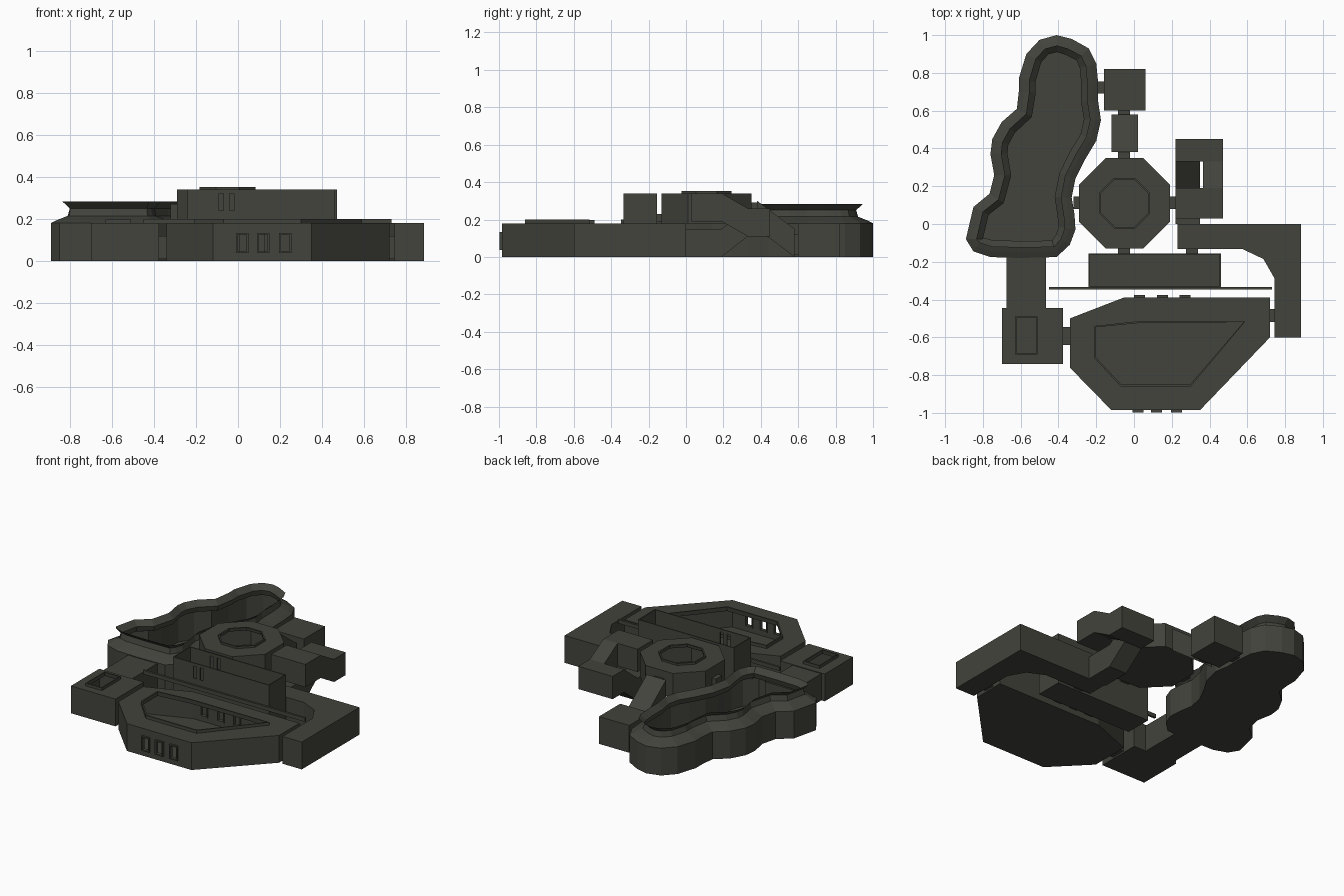
import bpy, bmesh, math
from mathutils import Vector

if "Cube" in bpy.data.objects:
    bpy.data.objects.remove(bpy.data.objects["Cube"])

mat = bpy.data.materials.new("dark olive grey")
mat.diffuse_color = (0.056, 0.056, 0.046, 1)
mat.use_nodes = True
mat.node_tree.nodes["Principled BSDF"].inputs["Base Color"].default_value = mat.diffuse_color


def finish(name, bm, mats=True):
    bmesh.ops.recalc_face_normals(bm, faces=bm.faces[:])
    me = bpy.data.meshes.new(name)
    bm.to_mesh(me)
    bm.free()
    ob = bpy.data.objects.new(name, me)
    bpy.context.collection.objects.link(ob)
    me.materials.append(mat)
    return ob


def rect(x0, x1, y0, y1):
    return [(x0, y0), (x1, y0), (x1, y1), (x0, y1)]


def octagon(cx, cy, apothem):
    r = apothem / math.cos(math.pi / 8)
    return [(cx + r * math.cos(math.pi * (2 * i + 1) / 8),
             cy + r * math.sin(math.pi * (2 * i + 1) / 8)) for i in range(8)]


def skin(bm, a, b):
    n = len(a)
    for i in range(n):
        bm.faces.new((a[i], a[(i + 1) % n], b[(i + 1) % n], b[i]))


def loop(bm, pts, z):
    return [bm.verts.new((x, y, z)) for x, y in pts]


def ring_edges(bm, vs):
    out = []
    for i, v in enumerate(vs):
        w = vs[(i + 1) % len(vs)]
        out.append(bm.edges.get((v, w)) or bm.edges.new((v, w)))
    return out


def room(name, pts, z0, z1, hole=None, lip=0.0, open_top=False):
    """Walled room: closed, open topped, or roofed with a raised skylight lip."""
    bm = bmesh.new()
    a, b = loop(bm, pts, z0), loop(bm, pts, z1)
    bm.faces.new(a)
    skin(bm, a, b)
    if hole:
        h = loop(bm, hole, z1)
        bmesh.ops.triangle_fill(bm, use_beauty=True, use_dissolve=False,
                                edges=ring_edges(bm, b) + ring_edges(bm, h))
        skin(bm, h, loop(bm, hole, z1 + lip))
    elif not open_top:
        bm.faces.new(b)
    ob = finish(name, bm)
    if hole or open_top:
        m = ob.modifiers.new("walls", 'SOLIDIFY')
        m.thickness, m.offset = 0.01, -1
    return ob


def box(name, x0, x1, y0, y1, z0, z1):
    return room(name, rect(x0, x1, y0, y1), z0, z1)


def ramp(name, x0, x1, y0, y1, za, zb, h):
    """Sloping corridor: floor goes from za at y0 to zb at y1."""
    ob = box(name, x0, x1, y0, y1, 0, h)
    for v in ob.data.vertices:
        v.co.z += za if abs(v.co.y - y0) < 1e-4 else zb
    return ob


def cut(ob, boxes):
    """Cut window openings through the walls."""
    for b in boxes:
        c = box("window_cutter", *b)
        c.hide_render = True
        m = ob.modifiers.new("window", 'BOOLEAN')
        m.object, m.operation, m.solver = c, 'DIFFERENCE', 'EXACT'
        bpy.context.view_layer.objects.active = ob
        for name in [q.name for q in ob.modifiers]:
            bpy.ops.object.modifier_apply(modifier=name)
        bpy.data.objects.remove(c)


# Cave chamber: wavy wall, shoulder, neck and flared rim
outline = [(-.41, 1), (-.33, .98), (-.24, .93), (-.20, .85), (-.19, .75), (-.19, .65),
           (-.175, .55), (-.20, .44), (-.26, .34), (-.31, .24), (-.33, .14), (-.315, .05),
           (-.31, -.03), (-.34, -.11), (-.41, -.175), (-.6, -.18), (-.76, -.175),
           (-.85, -.145), (-.89, -.08), (-.85, .09), (-.765, .16), (-.74, .26),
           (-.76, .37), (-.75, .45), (-.70, .54), (-.62, .61), (-.61, .70),
           (-.61, .77), (-.57, .90), (-.50, .975)]


def inset(pts, d):
    out = []
    for i, p in enumerate(pts):
        t = (Vector(pts[(i + 1) % len(pts)]) - Vector(pts[i - 1])).normalized()
        out.append((p[0] + t.y * d, p[1] - t.x * d))   # clockwise outline
    return out


bm = bmesh.new()
prev = loop(bm, outline, 0)
bm.faces.new(prev)
for d, z in [(0, .18), (.03, .195), (.08, .215), (.09, .25), (.055, .283)]:
    cur = loop(bm, inset(outline, d), z)
    skin(bm, prev, cur)
    prev = cur
finish("cave_chamber", bm)

# Front hall with skylight and two rows of framed windows
front = room("front_hall",
             [(-.34, -.5), (-.05, -.388), (.72, -.388), (.72, -.6), (.35, -.985),
              (-.12, -.985), (-.34, -.76)], 0, .18,
             [(-.21, -.54), (.02, -.515), (.59, -.515), (.30, -.86), (-.07, -.86),
              (-.21, -.71)], .02)
openings = []
for y, xs in ((-.985, (.02, .12, .225)), (-.388, (.03, .15, .27))):
    for x in xs:
        openings.append((x - .022, x + .022, y - .03, y + .03, .045, .125))
        ya, yb = y - .012, y + .012
        for s in (-1, 1):
            box("window_jamb", x + s * .025 - .004, x + s * .025 + .004, ya, yb, .037, .133)
        for z in (.037, .125):
            box("window_sill", x - .029, x + .029, ya, yb, z, z + .008)
cut(front, openings)

# Octagonal hub on the upper level
room("octagon_hub", octagon(-.05, .11, .24), .18, .34, octagon(-.05, .11, .134), .013)

# Tall open-topped hall with high windows, and the thin strip before it
hall = room("tall_hall", rect(-.24, .46, -.335, -.155), 0, .34, open_top=True)
cut(hall, [(x - .011, x + .011, -.4, -.145, .24, .32) for x in (-.08, -.03)])
box("thin_wall_strip", -.45, .73, -.347, -.333, .175, .2)

# Left storeroom and passage to the cave
room("storeroom", rect(-.7, -.375, -.74, -.445), 0, .18, rect(-.63, -.51, -.69, -.49), .018)
box("cave_passage", -.675, -.465, -.445, -.16, 0, .175)

# Back room and sloping corridor down to it
box("back_room", -.16, .06, .6, .82, 0, .18)
ramp("back_ramp", -.12, .02, .38, .58, .15, 0, .15)

# L-shaped gallery on the right
room("corner_gallery", [(.23, 0), (.885, 0), (.885, -.6), (.745, -.6), (.745, -.29),
                        (.685, -.185), (.575, -.133), (.23, -.133)], 0, .18)

# Folded stairway: top landing, two ramps, half landing, bottom landing
box("stair_top_landing", .22, .47, .03, .19, .19, .34)
ramp("stair_upper_ramp", .365, .47, .19, .33, .19, .11, .15)
box("stair_half_landing", .22, .47, .33, .45, .11, .26)
ramp("stair_lower_ramp", .22, .35, .19, .33, 0, .11, .15)
box("stair_bottom_landing", .22, .35, 0, .19, 0, .15)

# Short doorways joining the rooms
for d in [(-.085, -.02, .345, .385, .19, .29), (-.085, -.02, .575, .605, .01, .12),
          (-.2, -.155, .69, .755, .01, .12), (-.32, -.285, .08, .145, .19, .27),
          (.185, .225, .08, .145, .2, .29), (-.085, -.02, -.157, -.128, .19, .23),
          (.275, .34, -.157, -.13, .01, .12), (.715, .75, -.52, -.45, .01, .12),
          (-.378, -.338, -.64, -.545, .01, .12)]:
    box("doorway", *d)
